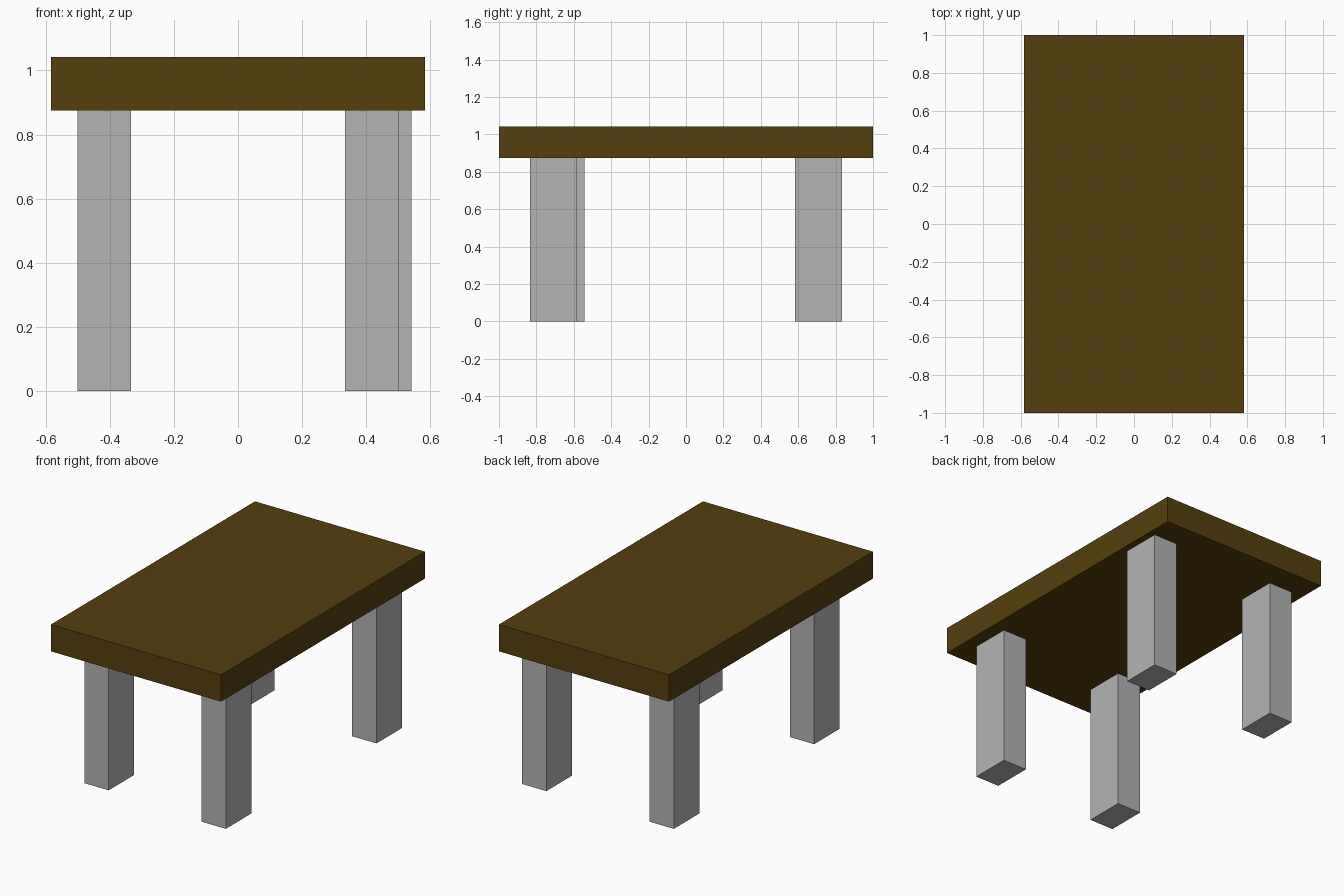
import bpy

if "Cube" in bpy.data.objects:
    bpy.data.objects.remove(bpy.data.objects["Cube"])

U = 1 / 24  # model grid step


def material(name, colour):
    m = bpy.data.materials.new(name)
    m.diffuse_color = (*colour, 1)
    m.use_nodes = True
    m.node_tree.nodes["Principled BSDF"].inputs["Base Color"].default_value = m.diffuse_color
    return m


def box(name, x, y, z, sx, sy, sz, mat):
    """Box centred on x, y with its base at z."""
    bpy.ops.mesh.primitive_cube_add(size=1, location=(x, y, z + sz / 2))
    ob = bpy.context.object
    ob.name = name
    ob.scale = (sx, sy, sz)
    bpy.ops.object.transform_apply(location=False, rotation=False, scale=True)
    ob.data.materials.append(mat)
    return ob


brown = material("dark brown wood", (0.091, 0.050, 0.004))
grey = material("light grey", (0.456, 0.456, 0.456))

# Table top
box("table_top", 0, 0, 21 * U, 28 * U, 48 * U, 4 * U, brown)

# Legs: two of them sit one step off the symmetric position
legs = {
    "front_left_leg": (-10, -16),
    "front_right_leg": (10, -17),
    "back_left_leg": (-10, 17),
    "back_right_leg": (11, 17),
}
for name, (x, y) in legs.items():
    box(name, x * U, y * U, 0, 4 * U, 6 * U, 21 * U, grey)
